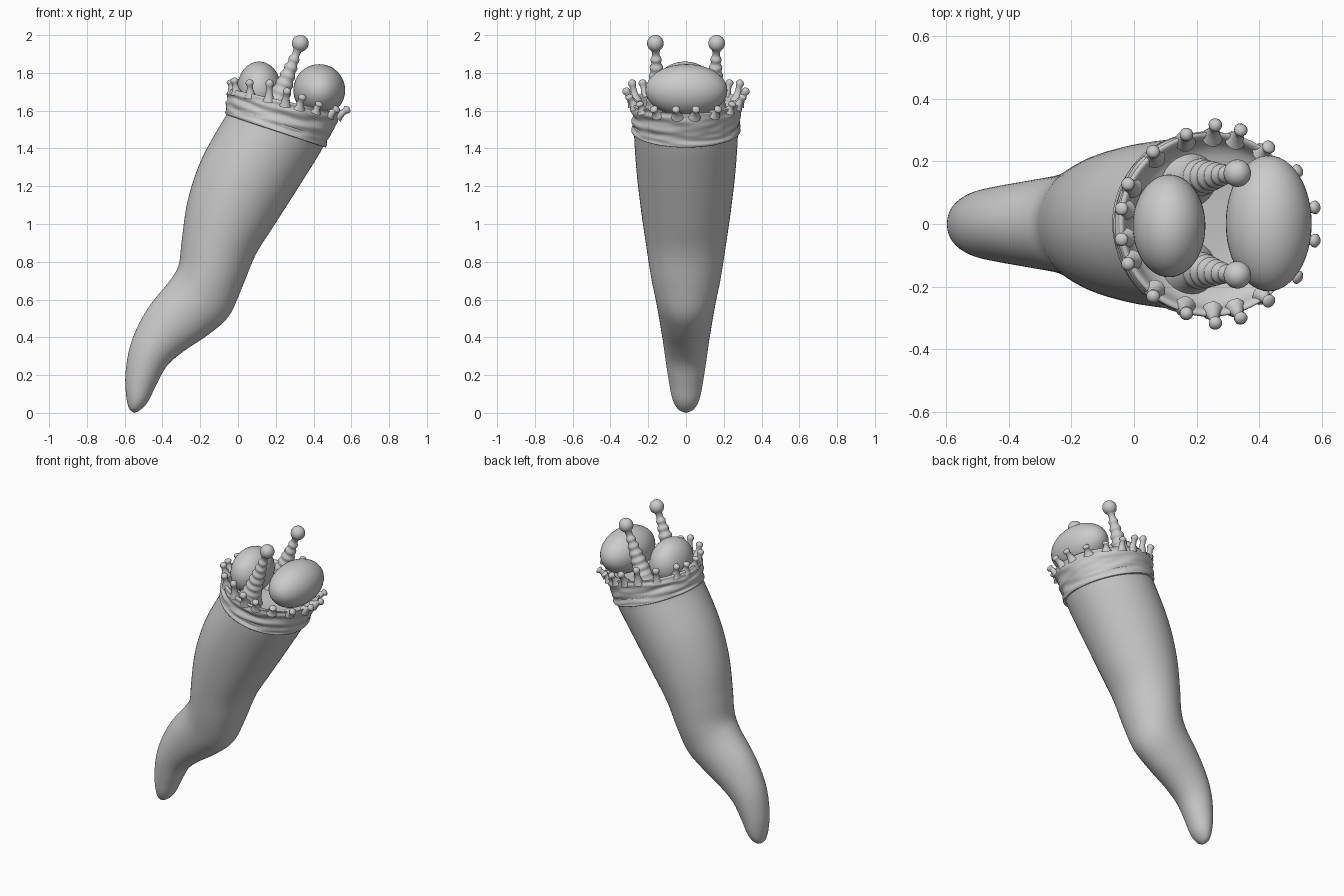
import bpy, bmesh, math
from mathutils import Vector, noise

if "Cube" in bpy.data.objects:
    bpy.data.objects.remove(bpy.data.objects["Cube"])


def finish(bm, name):
    bmesh.ops.remove_doubles(bm, verts=bm.verts, dist=1e-5)
    bmesh.ops.recalc_face_normals(bm, faces=bm.faces)
    for f in bm.faces:
        f.smooth = True
    me = bpy.data.meshes.new(name)
    bm.to_mesh(me)
    bm.free()
    ob = bpy.data.objects.new(name, me)
    bpy.context.collection.objects.link(ob)
    return ob


def skin(bm, rings):
    n = len(rings[0])
    vs = [[bm.verts.new(p) for p in r] for r in rings]
    for a, b in zip(vs, vs[1:]):
        for i in range(n):
            j = (i + 1) % n
            bm.faces.new((a[i], a[j], b[j], b[i]))


def spline(keys, sub):
    """Catmull-Rom through tuples of numbers."""
    k = [keys[0]] + list(keys) + [keys[-1]]
    out = []
    for i in range(1, len(k) - 2):
        for s in range(sub):
            t = s / sub
            out.append([0.5 * (2 * b + (c - a) * t + (2 * a - 5 * b + 4 * c - d) * t * t
                               + (3 * b - a - 3 * c + d) * t ** 3)
                        for a, b, c, d in zip(*k[i - 1:i + 3])])
    return out + [list(keys[-1])]


def loft(name, keys, n=64, sub=5, bump=None):
    """Each key: left x, left z, right x, right z, half width in y."""
    rings = []
    for s, (lx, lz, rx, rz, hy) in enumerate(spline(keys, sub)):
        ring = []
        for i in range(n):
            a = 2 * math.pi * i / n
            f = 1 + (bump(s / sub, a) if bump else 0)
            c = math.cos(a) * f
            ring.append(Vector(((lx + rx) / 2 + c * (rx - lx) / 2,
                                math.sin(a) * hy * f,
                                (lz + rz) / 2 + c * (rz - lz) / 2)))
        rings.append(ring)
    bm = bmesh.new()
    skin(bm, rings)
    return finish(bm, name)


def tube(bm, p0, p1, profile, n=16):
    """Turned shape along p0-p1; profile is (fraction, radius)."""
    p0, p1 = Vector(p0), Vector(p1)
    d = (p1 - p0).normalized()
    u = d.orthogonal().normalized()
    v = d.cross(u)
    skin(bm, [[p0.lerp(p1, t) + (u * math.cos(2 * math.pi * i / n) + v * math.sin(2 * math.pi * i / n)) * r
               for i in range(n)] for t, r in profile])


# curved horn-like body
loft("body", [
    (-.55, 0, -.55, 0, 0), (-.577, .025, -.518, .015, .042),
    (-.592, .09, -.476, .06, .072), (-.596, .20, -.432, .15, .092),
    (-.575, .34, -.375, .25, .11), (-.53, .46, -.285, .328, .124),
    (-.466, .57, -.16, .412, .14), (-.365, .695, -.05, .51, .16),
    (-.315, .78, .02, .66, .185), (-.297, .92, .095, .84, .21),
    (-.265, 1.13, .196, 1.0, .237), (-.19, 1.35, .33, 1.21, .262),
    (-.06, 1.58, .452, 1.41, .275), (-.03, 1.62, .45, 1.46, .26),
    (.21, 1.5, .21, 1.5, 0)])


# wrinkled cuff with rolled rim and sunken floor
def wrinkles(s, a):
    if s < 1 or s > 6:
        return 0
    w = math.sin(math.pi * (s - 1) / 5)
    return w * (.035 * noise.noise(Vector((2.5 * math.cos(a), 2.5 * math.sin(a), s * 1.6)))
                + .012 * math.sin(s * 4.5 + 1.5 * math.sin(3 * a)))


loft("cuff", [
    (-.035, 1.565, .435, 1.42, .262), (-.065, 1.582, .464, 1.405, .288),
    (-.066, 1.60, .472, 1.43, .285), (-.06, 1.635, .49, 1.47, .284),
    (-.056, 1.67, .513, 1.52, .288), (-.054, 1.70, .533, 1.565, .294),
    (-.044, 1.715, .54, 1.585, .292), (-.03, 1.705, .525, 1.58, .275),
    (-.01, 1.65, .49, 1.55, .25), (.03, 1.61, .44, 1.54, .2),
    (.1, 1.59, .36, 1.54, .1), (.23, 1.565, .23, 1.565, 0)],
    n=96, sub=6, bump=wrinkles)

# little knobbed points around the rim: tip x, y, z (mirrored in y)
bm = bmesh.new()
spike = [(0, .034), (.2, .024), (.45, .017), (.65, .016), (.75, .021),
         (.85, .022), (.94, .016), (.98, .009), (1, 0)]
for x, y, z in [(-.042, .05, 1.765), (-.022, .13, 1.775), (.06, .235, 1.765),
                (.168, .29, 1.765), (.262, .325, 1.72), (.345, .308, 1.685),
                (.435, .25, 1.645), (.532, .175, 1.615), (.59, .055, 1.615)]:
    for side in (1, -1):
        a = math.atan2(y / .32, (x - .26) / .32)
        bx = .248 + .28 * math.cos(a)
        base = (bx, side * .277 * math.sin(a), 1.695 - .225 * (bx + .04))
        tube(bm, base, (x, side * y, z), spike, 12)
finish(bm, "rim_points")

# two ringed stalks with ball tips
segs = [(0, .10), (.08, .078), (.16, .064)]
for i in range(40):
    t = .2 + .58 * i / 39
    segs.append((t, .058 - .036 * (t - .2) / .58 + .0035 * math.sin(2 * math.pi * (t - .2) / .098)))
for i in range(13):
    a = math.radians(30 + 150 * i / 12)
    segs.append((.905 - .095 * math.cos(a), .044 * math.sin(a)))
for side, nm in ((1, "back"), (-1, "front")):
    bm = bmesh.new()
    tube(bm, (.175, side * .145, 1.56), (.346, side * .164, 1.998), segs, 24)
    finish(bm, nm + "_stalk")

# two rounded lobes inside the cuff
for nm, loc, size, tilt in (("left_lobe", (.112, -.006, 1.715), (.116, .164, .145), 0),
                            ("right_lobe", (.43, .002, 1.708), (.137, .217, .138), .15)):
    bpy.ops.mesh.primitive_uv_sphere_add(segments=48, ring_count=24, radius=1, location=loc,
                                         rotation=(0, tilt, 0))
    ob = bpy.context.object
    ob.name = nm
    ob.scale = size
    bpy.ops.object.shade_smooth()
